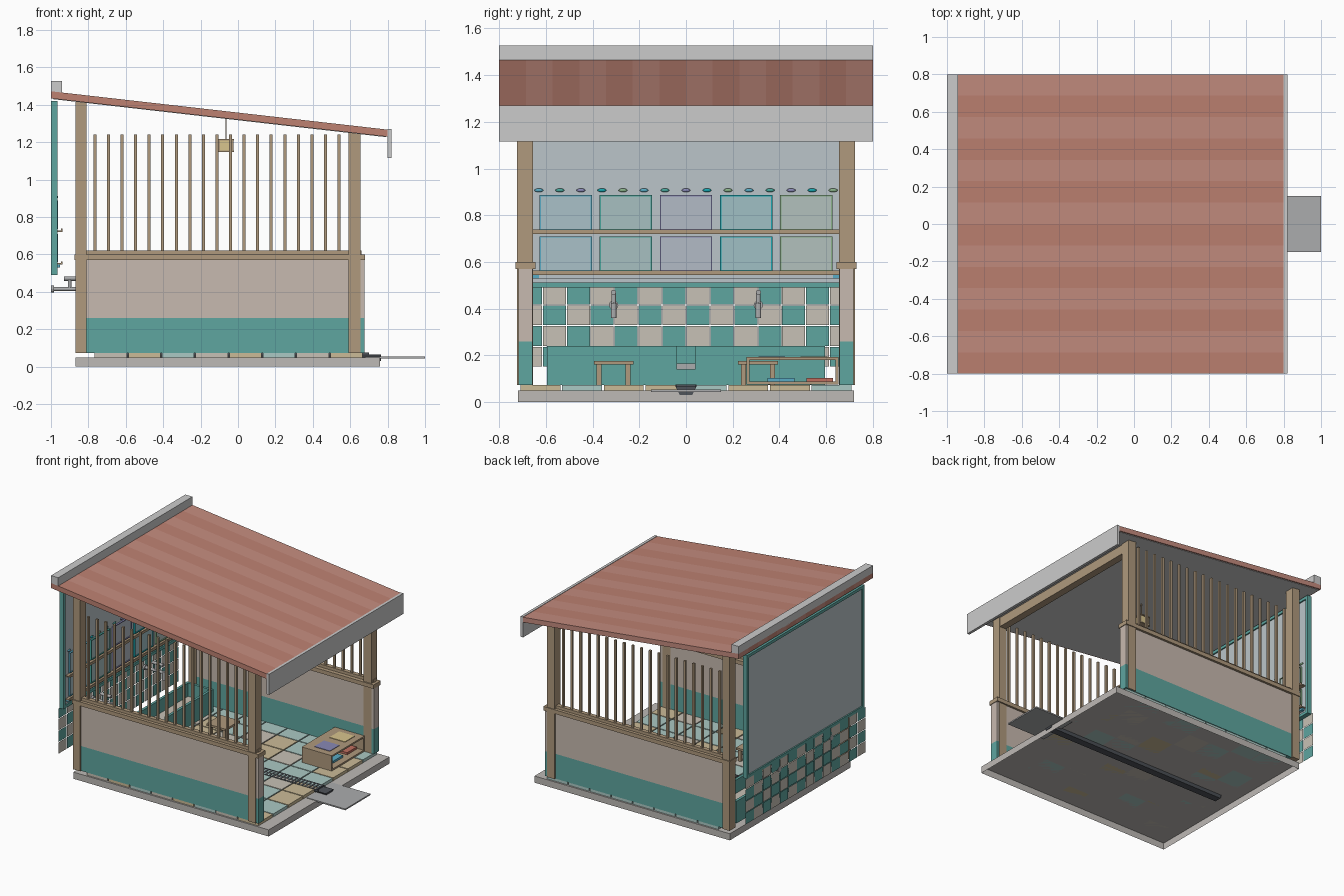
import bpy, bmesh, math
from mathutils import Matrix, Vector

if "Cube" in bpy.data.objects:
    bpy.data.objects.remove(bpy.data.objects["Cube"])


def mat(name, r, g, b):
    m = bpy.data.materials.new(name)
    m.diffuse_color = [(c / 255) ** 2.2 for c in (r, g, b)] + [1]
    return m


WOOD = mat("wood", 174, 152, 124)
TEAL = mat("teal", 95, 164, 158)
PLASTER = mat("plaster", 198, 184, 174)
CREAM = mat("cream", 198, 192, 180)
ROOF_A = mat("roof_dark", 188, 128, 113)
ROOF_B = mat("roof_light", 195, 139, 126)
GLASS = mat("glass", 186, 196, 200)
STONE = mat("stone", 188, 184, 180)
METAL = mat("metal", 170, 171, 172)
DARK = mat("drain", 80, 84, 90)
SAND = mat("sand", 202, 186, 150)
AQUA = mat("aqua", 170, 200, 195)
LAMP = mat("lamp", 215, 195, 140)
RED = mat("red", 190, 110, 95)
ACCENTS = [mat("blue", 90, 170, 195), mat("green_teal", 75, 165, 155),
           mat("violet", 135, 135, 180), mat("cyan", 30, 165, 175), mat("green", 135, 175, 135)]


def finish(name, bm, m=None):
    me = bpy.data.meshes.new(name)
    bm.to_mesh(me)
    bm.free()
    ob = bpy.data.objects.new(name, me)
    bpy.context.collection.objects.link(ob)
    if m:
        me.materials.append(m)
    return ob


def boxes(name, items, m=None, open_bottom=False):
    """One object from boxes given as (x0, x1, y0, y1, z0, z1)."""
    bm = bmesh.new()
    for x0, x1, y0, y1, z0, z1 in items:
        mx = Matrix.Translation(((x0 + x1) / 2, (y0 + y1) / 2, (z0 + z1) / 2))
        bmesh.ops.create_cube(bm, size=1, matrix=mx @ Matrix.Diagonal((x1 - x0, y1 - y0, z1 - z0, 1)))
    if open_bottom:
        bm.normal_update()
        bmesh.ops.delete(bm, geom=[f for f in bm.faces if f.normal.z < -0.5], context='FACES_ONLY')
    return finish(name, bm, m)


def both(x0, x1, y0, y1, z0, z1):
    """A box and its mirror image across y = 0."""
    return [(x0, x1, y0, y1, z0, z1), (x0, x1, -y1, -y0, z0, z1)]


def frame(x0, x1, y0, y1, z0, z1, t):
    """Rectangular border in the y-z plane."""
    return [(x0, x1, y0, y1, z0, z0 + t), (x0, x1, y0, y1, z1 - t, z1),
            (x0, x1, y0, y0 + t, z0 + t, z1 - t), (x0, x1, y1 - t, y1, z0 + t, z1 - t)]


def sloped(name, x0, x1, strips, top0, top1, thick, m=None):
    """Slabs following the roof slope, one per (y0, y1)."""
    bm = bmesh.new()
    for y0, y1 in strips:
        prof = [(x0, top0), (x1, top1), (x1, top1 - thick), (x0, top0 - thick)]
        a = [bm.verts.new((x, y0, z)) for x, z in prof]
        b = [bm.verts.new((x, y1, z)) for x, z in prof]
        bm.faces.new(a)
        bm.faces.new(b[::-1])
        for i in range(4):
            j = (i + 1) % 4
            bm.faces.new((a[j], a[i], b[i], b[j]))
    bmesh.ops.recalc_face_normals(bm, faces=bm.faces)
    return finish(name, bm, m)


# base slab (open underneath), floor tiles, drain and entry plate
boxes("base_slab", [(-0.87, 0.76, -0.72, 0.72, 0, 0.05)], STONE, open_bottom=True)
PX, PY = 0.18, 0.178
for k, m in enumerate((CREAM, AQUA, SAND)):
    boxes("floor_tiles_%d" % k,
          [(-0.77 + i * PX + .004, -0.77 + (i + 1) * PX - .004, (j - 4) * PY + .004, (j - 3) * PY - .004, 0.05, 0.073)
           for i in range(8) for j in range(8) if (i * 2 + j * j + i * j) % 3 == k], m)
gutter = boxes("drain_channel", [(-0.75, 0.765, -0.045, 0.045, 0.03, 0.066)], DARK)
for v in gutter.data.vertices:
    if v.co.z < 0.04:
        v.co.y *= 0.6
boxes("drain_grate", [(-0.74 + i * 0.03, -0.725 + i * 0.03, -0.04, 0.04, 0.066, 0.075) for i in range(48)]
      + both(-0.75, 0.7, 0.04, 0.045, 0.066, 0.076), DARK)
boxes("entry_plate", [(0.68, 1.0, -0.15, 0.15, 0.044, 0.054)], METAL)

# side walls with teal dado
boxes("wall_dado", both(-0.84, 0.60, 0.66, 0.713, 0.073, 0.26) + both(0.6, 0.675, 0.657, 0.718, 0.073, 0.26), TEAL)
boxes("wall_upper", both(-0.84, 0.60, 0.66, 0.713, 0.26, 0.57) + both(0.6, 0.675, 0.657, 0.718, 0.26, 0.57), PLASTER)
boxes("wall_cap", both(-0.875, 0.68, 0.645, 0.73, 0.57, 0.6), WOOD)
boxes("bar_sill", both(-0.81, 0.66, 0.675, 0.707, 0.6, 0.622), WOOD)
boxes("side_bars", [b for i in range(19) for b in
                    both(-0.773 + i * 0.0725, -0.757 + i * 0.0725, 0.682, 0.698, 0.62, 1.24)], WOOD)

# posts with slanted tops and cross beam
for nm, x0, x1 in (("back_posts", -0.87, -0.81), ("front_posts", 0.59, 0.655)):
    ob = boxes(nm, both(x0, x1, 0.655, 0.724, 0.073, 1.3), WOOD)
    for v in ob.data.vertices:
        if v.co.z > 1:
            v.co.z = 1.432 - (v.co.x + 1) * 0.1139
boxes("front_beam", [(0.595, 0.65, -0.655, 0.655, 1.17, 1.24)], WOOD)

# striped roof, ceiling, ridge cap and fascia
W = 1.6 / 14
for k, m in enumerate((ROOF_A, ROOF_B)):
    sloped("roof_stripes_%d" % k, -1, 0.8, [(-0.8 + i * W, -0.8 + (i + 1) * W) for i in range(k, 14, 2)],
           1.472, 1.267, 0.038, m)
sloped("ceiling", -0.99, 0.79, [(-0.79, 0.79)], 1.434, 1.231, 0.004)
boxes("ridge_cap", [(-1, -0.94, -0.8, 0.8, 1.465, 1.528)])
boxes("front_fascia", [(0.8, 0.82, -0.8, 0.8, 1.115, 1.27)])

# back screen: framed panel
boxes("screen_frame", frame(-1, -0.965, -0.7, 0.7, 0.49, 1.42, 0.022), TEAL)
boxes("screen_panel", [(-0.99, -0.975, -0.68, 0.68, 0.51, 1.4)], GLASS)
boxes("screen_tray", [(-0.975, -0.955, -0.63, 0.63, 0.53, 0.545)], GLASS)
boxes("tray_ends", both(-0.975, -0.953, 0.63, 0.655, 0.53, 0.545), ACCENTS[0])
boxes("shelf_rails", [b for z in (0.545, 0.72) for b in
                      ((-0.975, -0.94, -0.66, 0.66, z, z + 0.008), (-0.946, -0.938, -0.66, 0.66, z, z + 0.018))], WOOD)

# checkered splash wall, thin tiles
for k, m in enumerate((TEAL, CREAM)):
    bm = bmesh.new()
    for r in range(4):
        for c in range(-7, 7):
            if (r + c) % 2 == k:
                y0, z0 = c * 0.1025 + .002, 0.15 + r * 0.0885 + .002
                y1, z1 = y0 + 0.0985, min(z0 + 0.0845, 0.492)
                bm.faces.new([bm.verts.new((-0.998, y, z)) for y, z in
                              ((y0, z0), (y1, z0), (y1, z1), (y0, z1))])
    finish("splash_tiles_%d" % k, bm, m)

# two rows of coloured framed boards and a row of knobs
for i, m in enumerate(ACCENTS):
    y = (i - 2) * 0.2575
    rows = ((0.56, 0.71), (0.735, 0.887))
    boxes("board_frames_%d" % i, [b for z0, z1 in rows for b in
                                  frame(-0.976, -0.962, y - 0.112, y + 0.112, z0, z1, 0.006)], m)
    tint = mat("board_tint_%d" % i, *[0.82 * g + 0.18 * 255 * c ** (1 / 2.2) for g, c in
                                      zip((186, 196, 200), m.diffuse_color)])
    boxes("boards_%d" % i, [(-0.976, -0.968, y - 0.107, y + 0.107, z0 + .005, z1 - .005) for z0, z1 in rows], tint)
    bm = bmesh.new()
    for j in range(i, 15, 5):
        mx = Matrix.Translation((-0.968, (j - 7) * 0.09, 0.907)) @ Matrix.Diagonal((0.006, 0.019, 0.008, 1))
        bmesh.ops.create_uvsphere(bm, u_segments=12, v_segments=8, radius=1, matrix=mx)
    ob = finish("knobs_%d" % i, bm, m)
    ob.data.shade_smooth()

# wash trough with centre outlet
T = 0.595
boxes("trough", both(-0.64, -0.62, 0.04, T, 0.073, 0.24) + both(-0.82, -0.64, T - 0.02, T, 0.073, 0.24)
      + [(-0.84, -0.82, -T, T, 0.073, 0.24), (-0.64, -0.62, -0.04, 0.04, 0.073, 0.14)], TEAL)
boxes("trough_floor", [(-0.82, -0.64, -T + 0.02, T - 0.02, 0.1, 0.14)], CREAM)
boxes("trough_spout", [(-0.66, -0.58, -0.04, 0.04, 0.14, 0.165)], METAL)


# taps
def tube(bm, a, b, r):
    a, b = Vector(a), Vector(b)
    mx = Matrix.Translation((a + b) / 2) @ (b - a).to_track_quat('Z', 'Y').to_matrix().to_4x4()
    bmesh.ops.create_cone(bm, cap_ends=True, segments=12, radius1=r, radius2=r, depth=(b - a).length, matrix=mx)


for nm, y in (("tap_left", -0.31), ("tap_right", 0.31)):
    bm = bmesh.new()
    tube(bm, (-1, y, 0.415), (-0.83, y, 0.415), 0.011)
    tube(bm, (-1, y, 0.415), (-0.985, y, 0.415), 0.02)
    tube(bm, (-0.9, y, 0.415), (-0.9, y, 0.47), 0.01)
    tube(bm, (-0.93, y, 0.47), (-0.84, y, 0.47), 0.011)
    tube(bm, (-0.835, y, 0.425), (-0.835, y, 0.36), 0.012)
    finish(nm, bm, METAL)

# stools
for nm, y in (("stool_left", -0.31), ("stool_right", 0.308)):
    boxes(nm, [(-0.42, -0.26, y - 0.085, y + 0.085, 0.16, 0.176)]
          + [(x, x + 0.022, y + s - 0.011, y + s + 0.011, 0.073, 0.16) for x in (-0.41, -0.292) for s in (-0.062, 0.062)],
          WOOD)

# open storage bench with coloured items
boxes("storage_bench", frame(0.35, 0.6, 0.26, 0.653, 0.076, 0.192, 0.012), WOOD)
for nm, y, z, m in (("shelf_item_blue", 0.35, 0.088, ACCENTS[0]), ("shelf_item_red", 0.515, 0.088, RED),
                    ("seat_pad_violet", 0.31, 0.192, ACCENTS[2]), ("seat_pad_yellow", 0.49, 0.192, LAMP)):
    boxes(nm, [(0.42, 0.55, y, y + 0.115, z, z + (0.016 if z < 0.1 else 0.004))], m)

# hanging lantern
LX = -0.065
boxes("lantern_glass", [(LX - 0.035, LX + 0.035, -0.035, 0.035, 1.153, 1.21)], LAMP)
boxes("lantern_frame", [(LX - 0.043, LX + 0.043, -0.043, 0.043, z, z + 0.008) for z in (1.147, 1.21)]
      + [(LX + s - .004, LX + s + .004, t - .004, t + .004, 1.15, 1.215) for s in (-.036, .036) for t in (-.036, .036)]
      + [(LX - 0.003, LX + 0.003, -0.003, 0.003, 1.215, 1.33)], WOOD)

for m in bpy.data.materials:
    if m.users and not m.is_grease_pencil:
        m.use_nodes = True
        m.node_tree.nodes["Principled BSDF"].inputs["Base Color"].default_value = m.diffuse_color
